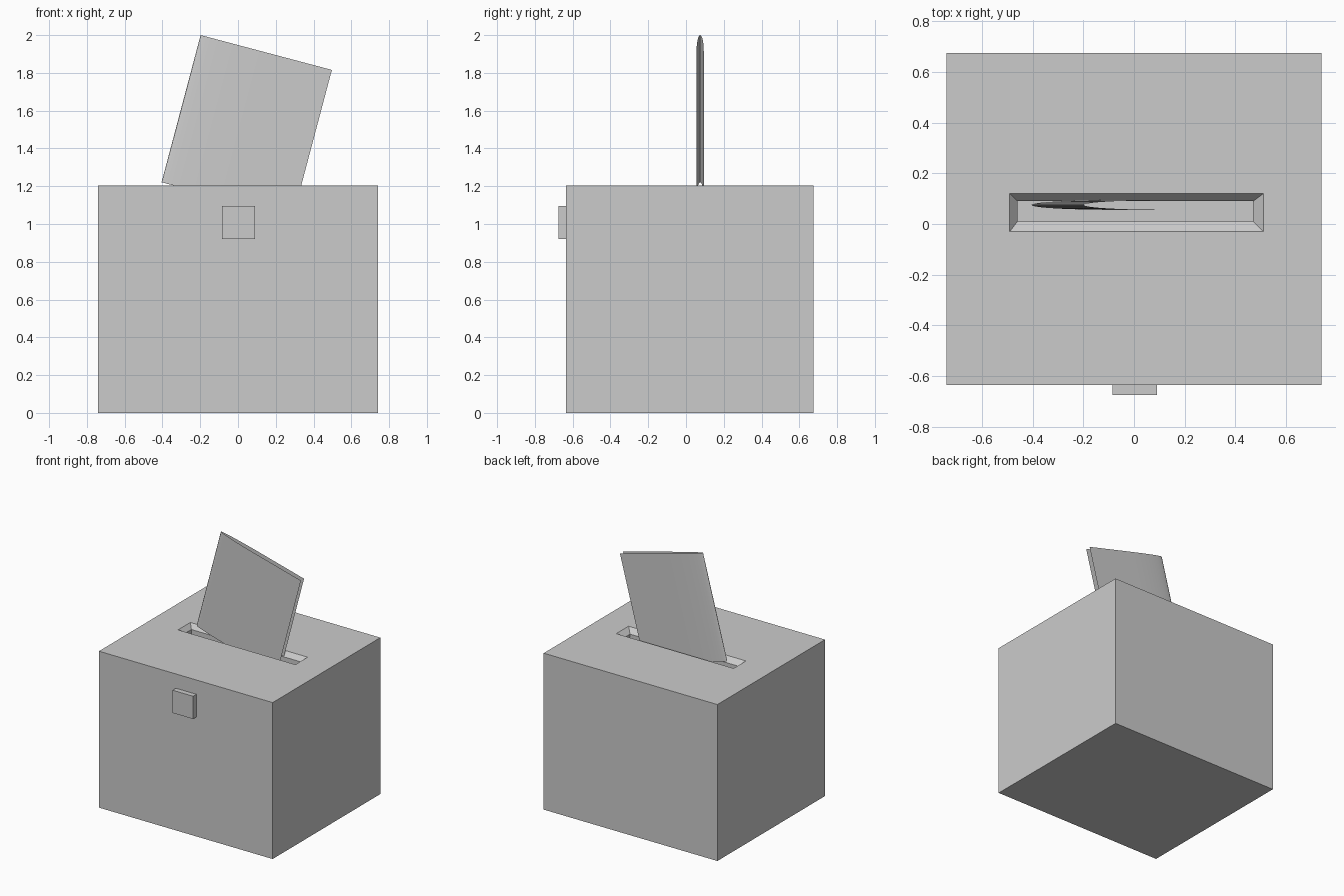
import bpy, bmesh, math

if "Cube" in bpy.data.objects:
    bpy.data.objects.remove(bpy.data.objects["Cube"])


def make_object(name, bm):
    mesh = bpy.data.meshes.new(name)
    bm.to_mesh(mesh)
    bm.free()
    ob = bpy.data.objects.new(name, mesh)
    bpy.context.collection.objects.link(ob)
    return ob


def stacked_rects(name, rects):
    """Join rectangles (x0, x1, y0, y1, z) in order, capping both ends."""
    bm = bmesh.new()
    loops = [[bm.verts.new((x, y, z)) for x, y in
              ((x0, y0), (x1, y0), (x1, y1), (x0, y1))]
             for x0, x1, y0, y1, z in rects]
    bm.faces.new(loops[0][::-1])
    bm.faces.new(loops[-1])
    for a, b in zip(loops, loops[1:]):
        for i in range(4):
            j = (i + 1) % 4
            bm.faces.new((a[i], a[j], b[j], b[i]))
    bmesh.ops.recalc_face_normals(bm, faces=bm.faces)
    return make_object(name, bm)


# Box body with a chamfered slot sunk into the top
stacked_rects("ballot_box", [
    (-0.74, 0.74, -0.635, 0.675, 0),
    (-0.74, 0.74, -0.635, 0.675, 1.205),
    (-0.49, 0.51, -0.03, 0.12, 1.205),
    (-0.46, 0.47, 0.01, 0.09, 1.17),
    (-0.46, 0.47, 0.01, 0.09, 1.0),
])

# Square latch on the front
stacked_rects("front_latch", [
    (-0.085, 0.09, -0.675, -0.635, 0.92),
    (-0.085, 0.09, -0.675, -0.635, 1.095),
])

# Folded paper: a thin U-shaped sheet, folded along its left edge
WIDTH, HEIGHT, HALF_GAP, CURVE = 0.719, 0.806, 0.019, 0.33
N = 10
leaf = [(CURVE * (1 - math.cos(a)), HALF_GAP * math.sin(a))
        for a in (math.pi / 2 * i / N for i in range(N + 1))] + [(WIDTH, HALF_GAP)]
profile = [(s, -d) for s, d in reversed(leaf)] + leaf[1:]

bm = bmesh.new()
rows = [[bm.verts.new((s, d, z)) for s, d in profile] for z in (-HEIGHT, 0)]
for i in range(len(profile) - 1):
    bm.faces.new((rows[0][i + 1], rows[0][i], rows[1][i], rows[1][i + 1]))
bmesh.ops.recalc_face_normals(bm, faces=bm.faces)
for f in bm.faces:
    f.smooth = True
# Outer side should face outward: the front leaf faces -y
bm.normal_update()
front = min(bm.faces, key=lambda f: f.calc_center_median().y)
if front.normal.y > 0:
    bmesh.ops.reverse_faces(bm, faces=bm.faces)
paper = make_object("folded_paper", bm)
paper.location = (-0.198, 0.075, 2.0)
paper.rotation_euler = (0, math.radians(14.85), 0)
